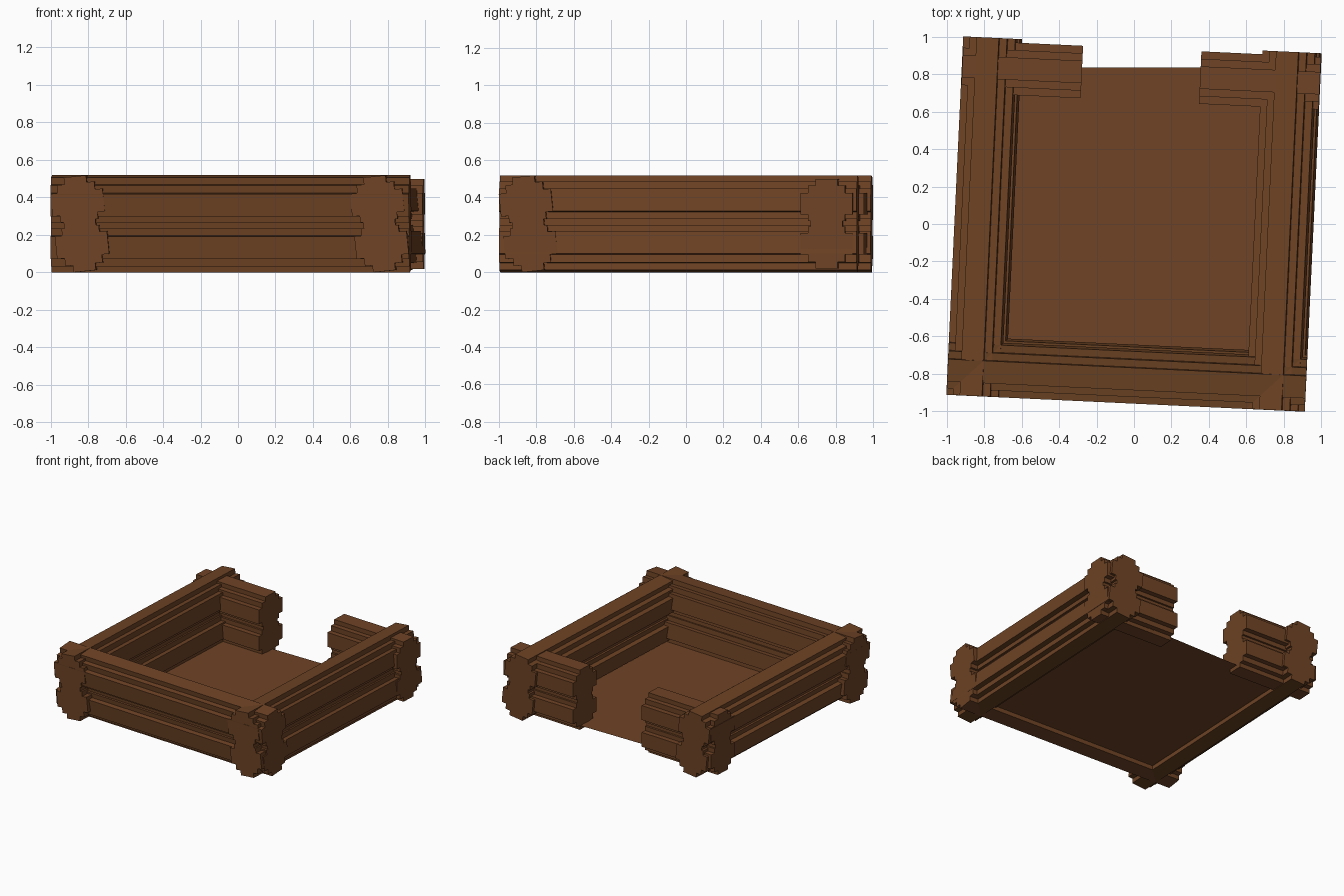
import bpy, bmesh, math
from mathutils import Matrix

if "Cube" in bpy.data.objects:
    bpy.data.objects.remove(bpy.data.objects["Cube"])

wood = bpy.data.materials.new("brown wood")
wood.diffuse_color = (0.156, 0.056, 0.018, 1)
wood.use_nodes = True
wood.node_tree.nodes["Principled BSDF"].inputs["Base Color"].default_value = wood.diffuse_color

YAW = Matrix.Rotation(math.radians(-2.7), 4, 'Z')   # the whole log frame is turned slightly

# stepped log cross-section: one quarter, mirrored to the full outline
QUARTER = [(.085, .015), (.10, .015), (.10, .05), (.14, .05), (.14, .165),
           (.10, .165), (.10, .205), (.06, .205), (.06, .24)]
RIGHT = [(w, -h) for w, h in reversed(QUARTER)] + QUARTER
OUTLINE = RIGHT + [(-w, h) for w, h in reversed(RIGHT)]


def finish(name, bm, matrix):
    mesh = bpy.data.meshes.new(name)
    bm.to_mesh(mesh)
    bm.free()
    mesh.transform(matrix)
    mesh.materials.append(wood)
    obj = bpy.data.objects.new(name, mesh)
    bpy.context.collection.objects.link(obj)


def log(name, start, end, offset, along_x, tilt=0, tall=1):
    """Extrude the outline from start to end, rolled by tilt about its own axis."""
    c, s = math.cos(math.radians(tilt)), math.sin(math.radians(tilt))
    bm = bmesh.new()
    ring = []
    for w, h in OUTLINE:
        h *= tall
        u, z = w * c - h * s + offset, w * s + h * c + .2585
        ring.append(bm.verts.new((start, u, z) if along_x else (u, start, z)))
    face = bm.faces.new(ring)
    out = bmesh.ops.extrude_face_region(bm, geom=[face])["geom"]
    length = end - start
    move = (length, 0, 0) if along_x else (0, length, 0)
    bmesh.ops.translate(bm, vec=move, verts=[v for v in out if isinstance(v, bmesh.types.BMVert)])
    if face.is_valid and len(face.link_loops if hasattr(face, "link_loops") else face.loops) and \
            not any(len(e.link_faces) < 2 for e in face.edges):
        pass
    else:
        bm.faces.new(ring) if not face.is_valid else None
    bmesh.ops.recalc_face_normals(bm, faces=bm.faces)
    finish(name, bm, YAW)


# long logs, rolled a little
log("left_log", -.957, .957, -.80, False, 6, 1.06)
log("right_log", -.957, .957, .80, False, 6, 1.06)
log("front_log", -.957, .957, -.80, True, 6, 1.06)

# short upright logs either side of the opening
log("back_left_log", -.955, -.316, .797, True)
log("back_right_log", .316, .955, .797, True)

# floor sheet, square to the axes
bm = bmesh.new()
bmesh.ops.create_grid(bm, x_segments=1, y_segments=1, size=.835)
finish("floor", bm, Matrix.Translation((0, 0, .05)))
